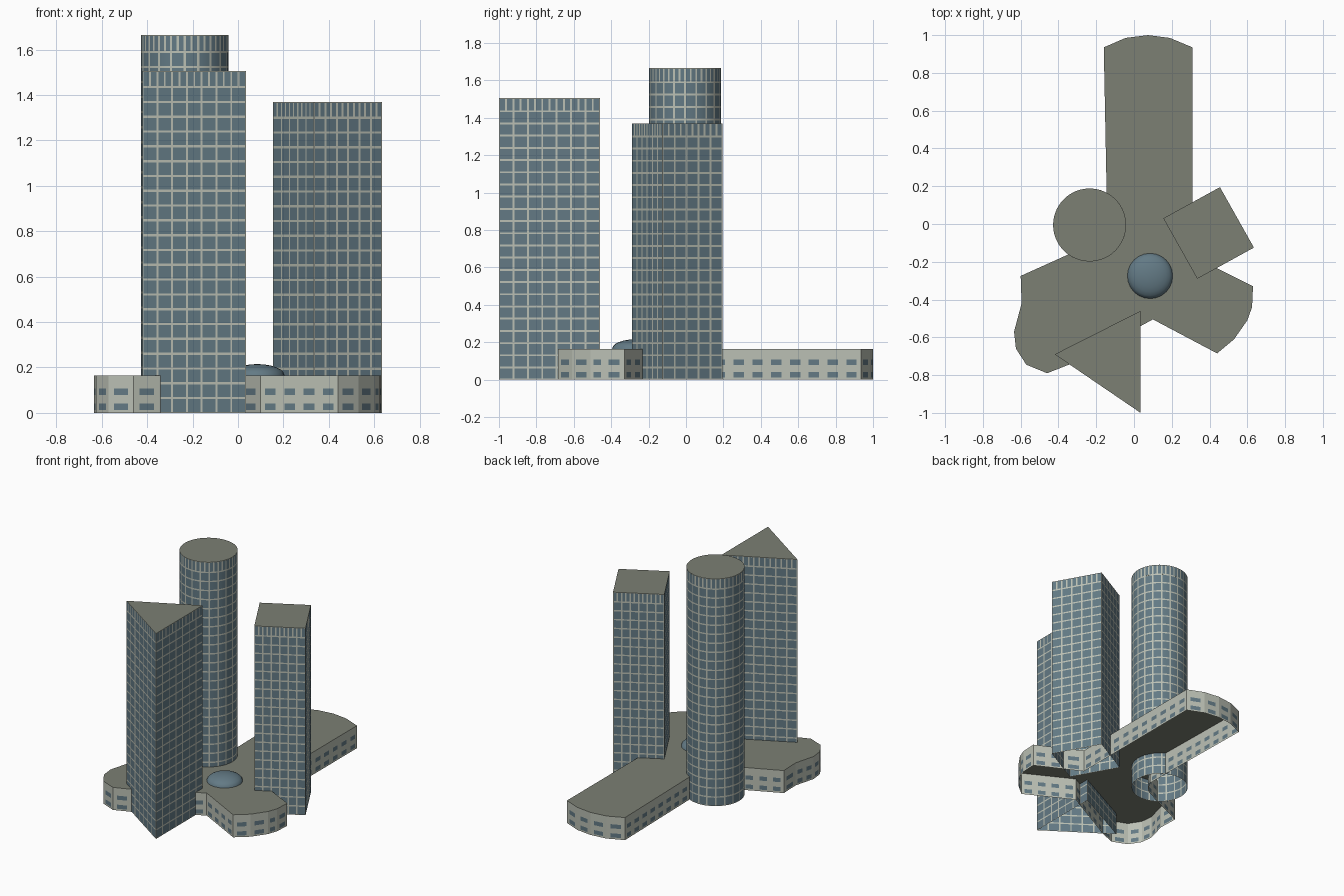
import bpy, bmesh, math

if "Cube" in bpy.data.objects:
    bpy.data.objects.remove(bpy.data.objects["Cube"])


def material(name, rgb):
    m = bpy.data.materials.new(name)
    m.diffuse_color = (*rgb, 1)
    m.use_nodes = True
    m.node_tree.nodes["Principled BSDF"].inputs["Base Color"].default_value = m.diffuse_color
    return m


GLASS = material("blue_grey_glass", (0.125, 0.195, 0.235))
FRAME = material("pale_concrete", (0.50, 0.53, 0.46))
ROOF = material("olive_grey_roof", (0.20, 0.215, 0.175))


def finish(name, bm, smooth=False):
    bmesh.ops.remove_doubles(bm, verts=bm.verts, dist=1e-5)
    me = bpy.data.meshes.new(name)
    bm.to_mesh(me)
    bm.free()
    for m in (GLASS, FRAME, ROOF):
        me.materials.append(m)
    ob = bpy.data.objects.new(name, me)
    bpy.context.collection.objects.link(ob)
    if smooth:
        bpy.context.view_layer.objects.active = ob
        ob.select_set(True)
        bpy.ops.object.shade_smooth_by_angle(angle=math.radians(30))
        ob.select_set(False)
    return ob


def line(p, q):
    return lambda t: (p[0] + (q[0] - p[0]) * t, p[1] + (q[1] - p[1]) * t)


def edges(pts):
    return [(p, pts[(i + 1) % len(pts)]) for i, p in enumerate(pts)]


def bays(start, end, n, bar):
    """Alternating bar / glass / bar spans; each span is (from, to, is_glass)."""
    step, out = (end - start) / n, []
    for i in range(n):
        a = start + i * step
        out += [(a, a + bar / 2, False),
                (a + bar / 2, a + step - bar / 2, True),
                (a + step - bar / 2, a + step, False)]
    return out


def wall(bm, path, across, up):
    """Skin a wall along a path; glass only where both spans are glass."""
    for a, b, gu in across:
        for lo, hi, gz in up:
            pa, pb = path(a), path(b)
            f = bm.faces.new([bm.verts.new(c) for c in
                              ((*pa, lo), (*pb, lo), (*pb, hi), (*pa, hi))])
            f.material_index = 0 if gu and gz else 1


def roof(bm, pts, z):
    f = bm.faces.new([bm.verts.new((x, y, z)) for x, y in pts])
    f.material_index = 2


def tower_walls(bm, path, length, cols, floors, crown, top):
    """Gridded shaft with a crown band of closely spaced fins."""
    bar = 0.010
    wall(bm, path, bays(0, 1, cols, bar / length), bays(0, crown, floors, bar))
    wall(bm, path, bays(0, 1, cols * 2, bar / length),
         [(crown, crown + 0.005, False), (crown + 0.005, top - 0.004, True),
          (top - 0.004, top, False)])


def prism_tower(name, pts, cols, floors, crown, top):
    bm = bmesh.new()
    for (p, q), n in zip(edges(pts), cols):
        tower_walls(bm, line(p, q), math.dist(p, q), n, floors, crown, top)
    roof(bm, pts, top)
    finish(name, bm)


# Triangular and square towers
prism_tower("triangular_tower", [(0.035, -1.0), (0.035, -0.46), (-0.42, -0.69)],
            (7, 7, 7), 22, 1.435, 1.505)
prism_tower("square_tower",
            [(0.335, -0.29), (0.635, -0.125), (0.455, 0.195), (0.155, 0.03)],
            (6, 5, 6, 5), 20, 1.30, 1.37)

# Round tower: each bay is split in two so the wall stays curved
CX, CY, R, COLS = -0.235, -0.005, 0.193, 20


def circle(t):
    a = math.tau * t
    return CX + R * math.cos(a), CY + R * math.sin(a)


bm = bmesh.new()
for i in range(COLS):
    for half in (0, 1):
        a, m, b = i / COLS, (i + 0.5) / COLS, (i + 1) / COLS
        w = 0.005 / (math.tau * R)
        spans = [(a, a + w, False), (a + w, m, True)] if half == 0 else \
                [(m, b - w, True), (b - w, b, False)]
        wall(bm, circle, spans, bays(0, 1.59, 24, 0.010))
wall(bm, circle, bays(0, 1, COLS * 2, 0.010 / (math.tau * R)),
     [(1.59, 1.595, False), (1.595, 1.661, True), (1.661, 1.665, False)])
roof(bm, [circle(i / 80) for i in range(80)], 1.665)
finish("round_tower", bm, smooth=True)

# Three-winged podium with two rows of windows
outline = [(-0.16, 0.935), (-0.045, 0.985), (0.075, 1.0), (0.19, 0.985),
           (0.31, 0.935), (0.31, -0.17), (0.44, -0.235), (0.63, -0.33),
           (0.625, -0.44), (0.60, -0.51), (0.53, -0.61), (0.44, -0.685),
           (0.10, -0.505), (0.0, -0.56), (-0.345, -0.745), (-0.46, -0.79),
           (-0.57, -0.745), (-0.625, -0.66), (-0.635, -0.57), (-0.595, -0.42),
           (-0.60, -0.275), (-0.345, -0.16), (-0.20, -0.09), (-0.145, 0.0),
           (-0.145, 0.175)]
outline.reverse()
H = 0.165
rows = [(0, 0.012, False), (0.012, 0.042, True), (0.042, 0.078, False),
        (0.078, 0.108, True), (0.108, H, False)]
bm = bmesh.new()
for p, q in edges(outline):
    d = math.dist(p, q)
    n = max(1, round(d / 0.10))
    wall(bm, line(p, q), bays(0, 1, n, 0.45 / n), rows)
roof(bm, outline, H)
finish("podium", bm)

# Shallow glass dome over the podium centre
bm = bmesh.new()
bmesh.ops.create_uvsphere(bm, u_segments=24, v_segments=12, radius=1)
bmesh.ops.delete(bm, geom=[v for v in bm.verts if v.co.z < -0.01], context='VERTS')
for v in bm.verts:
    v.co = (0.085 + 0.12 * v.co.x, -0.275 + 0.12 * v.co.y, H + 0.05 * v.co.z)
finish("glass_dome", bm, smooth=True)
